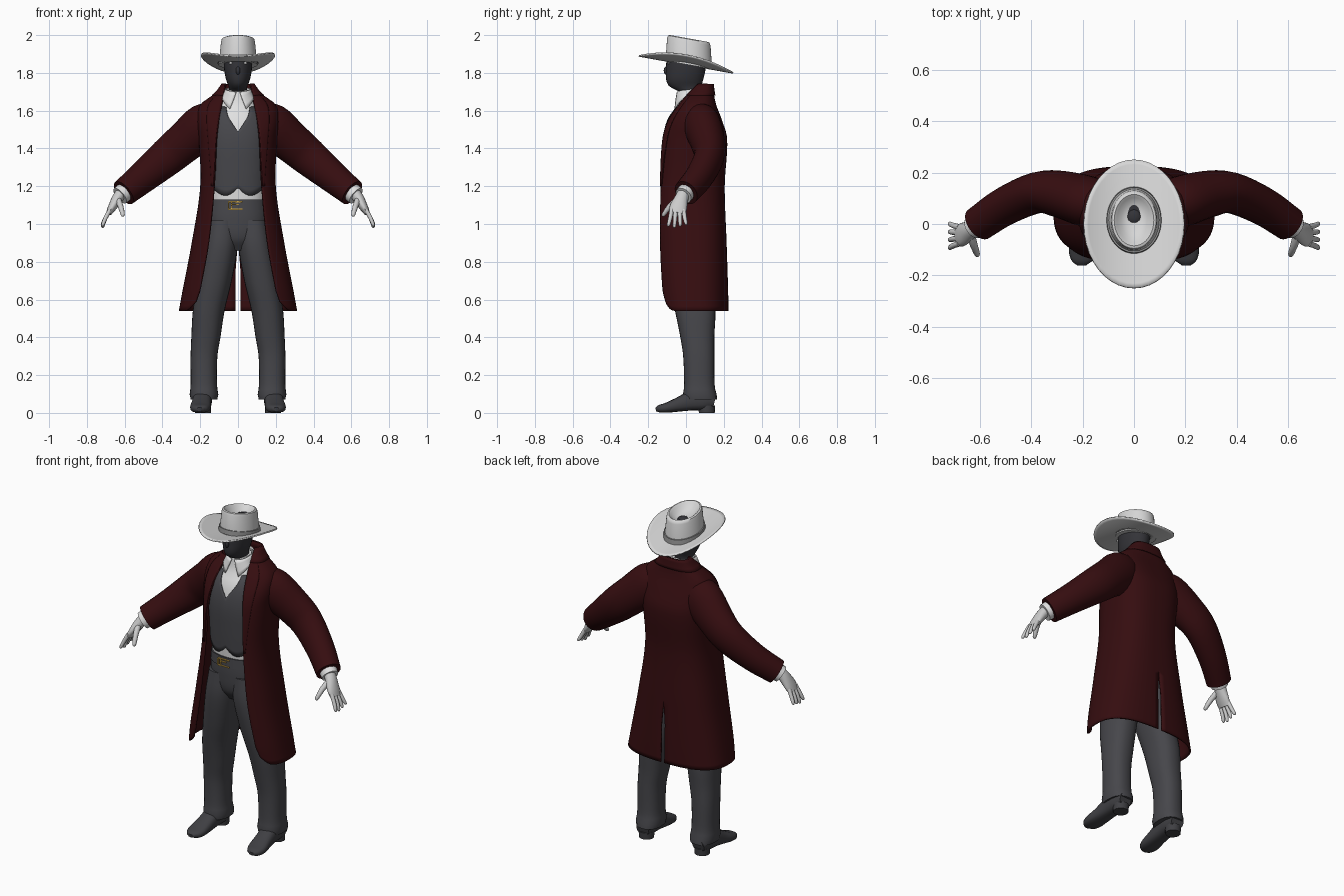
import bpy, bmesh
from math import sin, cos, pi, asin, copysign
from mathutils import Vector

cube = bpy.data.objects.get("Cube")
if cube:
    bpy.data.objects.remove(cube, do_unlink=True)


def material(name, r, g, b):
    m = bpy.data.materials.new(name)
    m.use_nodes = True
    m.diffuse_color = (r, g, b, 1)
    m.node_tree.nodes["Principled BSDF"].inputs["Base Color"].default_value = (r, g, b, 1)
    return m


maroon = material("dark maroon cloth", .036, .004, .005)
charcoal = material("charcoal cloth", .062, .062, .07)
shadow = material("dark grey skin", .034, .034, .04)
leather = material("dark boot leather", .05, .05, .056)
white = material("white shirt", .75, .75, .75)
felt = material("light grey felt", .68, .68, .68)
glove = material("grey glove", .6, .6, .6)
band_grey = material("mid grey band", .3, .3, .3)
gold = material("gold", .65, .4, .07)


def finish(ob, mat, mirror=False, thick=0):
    ob.data.materials.append(mat)
    bpy.ops.object.select_all(action='DESELECT')
    ob.select_set(True)
    bpy.context.view_layer.objects.active = ob
    bpy.ops.object.shade_smooth_by_angle(angle=.8)
    if mirror:
        ob.modifiers.new("mirror", 'MIRROR').merge_threshold = .0005
    if thick:
        solid = ob.modifiers.new("thickness", 'SOLIDIFY')
        solid.thickness, solid.offset = thick, 0
    return ob


def skin(name, rings, mat, closed=True, caps=True, **options):
    """Bridge a list of point rings into one surface."""
    bm = bmesh.new()
    loops = [[bm.verts.new(p) for p in ring] for ring in rings]
    n = len(loops[0])
    for a, b in zip(loops, loops[1:]):
        for i in range(n if closed else n - 1):
            j = (i + 1) % n
            bm.faces.new((a[i], a[j], b[j], b[i]))
    if closed and caps:
        bm.faces.new(loops[0])
        bm.faces.new(loops[-1])
    bmesh.ops.recalc_face_normals(bm, faces=bm.faces)
    mesh = bpy.data.meshes.new(name)
    bm.to_mesh(mesh)
    bm.free()
    ob = bpy.data.objects.new(name, mesh)
    bpy.context.collection.objects.link(ob)
    return finish(ob, mat, **options)


def at(keys, t):
    """Smooth interpolation of key rows, whose first entry is the parameter."""
    last = len(keys) - 1
    i = max([k for k in range(last) if keys[k][0] <= t + 1e-6], default=0)
    a, b = keys[i], keys[i + 1]
    before, after = keys[max(i - 1, 0)], keys[min(i + 2, last)]
    h = b[0] - a[0]
    s = (t - a[0]) / h
    row = []
    for p, q, r, w in zip(before[1:], a[1:], b[1:], after[1:]):
        m0 = (r - p) / (b[0] - before[0]) * h
        m1 = (w - q) / (after[0] - a[0]) * h
        row.append(q + s * (m0 + s * (3 * (r - q) - 2 * m0 - m1 + s * (2 * (q - r) + m0 + m1))))
    return row


def span(a, b, n):
    return [a + (b - a) * i / n for i in range(n + 1)]


def bend(v, p):
    return copysign(abs(v) ** p, v)


def body_point(z, rx, front, back, a, grow=0, p=.85):
    """Point on a level oval; angle 0 is the front and pi is the back."""
    mid, ry = (front + back) / 2, (back - front) / 2
    return Vector(((rx + grow) * bend(sin(a), p), mid - (ry + grow) * bend(cos(a), p), z))


def column(name, keys, mat, steps=20, cx=None, p=.85, **options):
    """Stack of level ovals from rows of height, half width, front, back (and centre x)."""
    rings = []
    for z in span(keys[0][0], keys[-1][0], steps):
        row = at(keys, z)
        shift = Vector((row[3] if len(row) > 3 else 0, 0, 0))
        rings.append([body_point(z, *row[:3], a, p=p) + shift for a in span(0, 2 * pi, 28)[:-1]])
    return skin(name, rings, mat, **options)


def tube(name, path, mat, ref=(0, 1, 0), steps=4, n=16, p=1):
    """Mirrored limb along rows of x, y, z, radius along ref, radius across."""
    keys = [(i, *row) for i, row in enumerate(path)]
    rows = [at(keys, t) for t in span(0, len(path) - 1, steps * (len(path) - 1))]
    rings = []
    for i, row in enumerate(rows):
        axis = (Vector(rows[min(i + 1, len(rows) - 1)][:3]) - Vector(rows[max(i - 1, 0)][:3])).normalized()
        v = Vector(ref)
        v = (v - axis * v.dot(axis)).normalized()
        u = axis.cross(v)
        rings.append([Vector(row[:3]) + v * row[3] * bend(cos(a), p) + u * row[4] * bend(sin(a), p)
                      for a in span(0, 2 * pi, n)[:-1]])
    return skin(name, rings, mat, mirror=True)


def blob(name, loc, size, mat, mirror=False):
    ball = [(-1 + .02, .2)] + [(sin(t), cos(t)) for t in span(-1.2, 1.2, 8)] + [(.98, .2)]
    rings = [[Vector((loc[0] + size[0] * r * cos(a), loc[1] + size[1] * r * sin(a), loc[2] + size[2] * h))
              for a in span(0, 2 * pi, 12)[:-1]] for h, r in ball]
    return skin(name, rings, mat, mirror=mirror)


def box(name, loc, size, mat, mirror=False):
    bm = bmesh.new()
    bmesh.ops.create_cube(bm, size=1)
    for v in bm.verts:
        v.co = Vector(c * s + o for c, s, o in zip(v.co, size, loc))
    mesh = bpy.data.meshes.new(name)
    bm.to_mesh(mesh)
    bm.free()
    ob = bpy.data.objects.new(name, mesh)
    bpy.context.collection.objects.link(ob)
    return finish(ob, mat, mirror)


# Head, nose and eyes
column("head", [(1.62, .052, -.02, .09), (1.7, .047, -.035, .08), (1.725, .048, -.085, .08), (1.76, .062, -.104, .09),
                (1.81, .072, -.106, .102), (1.86, .076, -.104, .106), (1.9, .074, -.098, .104),
                (1.94, .05, -.06, .075)], shadow, p=1)
blob("nose", (0, -.103, 1.812), (.012, .015, .022), shadow)
blob("eye", (.037, -.091, 1.852), (.012, .004, .006), white, mirror=True)


# Hat: curled brim, dented crown and band
def hat_ring(rx, ry, lift, curl=0):
    ring = []
    for a in span(0, 2 * pi, 40)[:-1]:
        x, y = rx * cos(a), ry * sin(a) + (.015 if rx < .12 else 0)
        ring.append(Vector((x, y, 1.845 - .18 * y + lift + curl * (x / .195) ** 2)))
    return ring


skin("hat_brim", [hat_ring(.07 + .125 * s, .1 + .15 * s, 0, .05) for s in span(0, 1, 8)],
     felt, caps=False, thick=.008)
skin("hat_crown", [hat_ring(*r) for r in ((.103, .124, 0), (.1, .122, .02), (.09, .115, .122), (.086, .11, .136),
     (.077, .1, .14), (.066, .088, .13), (.05, .07, .112), (.025, .035, .1))], felt)
skin("hat_band", [hat_ring(*r) for r in ((.1, .12, .008), (.108, .13, .008), (.105, .127, .036), (.097, .117, .036))],
     band_grey, caps=False)
blob("crown_top_opening", (0, .028, 1.936), (.028, .03, .013), shadow)

# Shirt with a folded collar
torso = [(1.1, .148, -.105, .13), (1.3, .16, -.115, .15), (1.45, .165, -.115, .16), (1.56, .15, -.09, .14),
         (1.63, .095, -.05, .11), (1.71, .056, -.035, .085)]
column("shirt", torso, white)
collar = [(0, .064, -.046, .098), (1, .088, -.066, .114)]
skin("shirt_collar", [[body_point(1.728 - .03 * (1 - u) - s * (.05 + .04 * max(0, 1 - 3 * u)), *at(collar, s),
                                  .1 + .35 * s * max(0, 1 - 3 * u) + (pi - .1) * u)
                       for u in span(0, 1, 16)] for s in span(0, 1, 4)],
     white, closed=False, mirror=True, thick=.006)

# Vest with a V neck and pointed lower edge
rings = []
for s in span(0, 1, 14):
    ring = []
    for a in span(0, pi, 30):
        x = abs(body_point(0, *at(torso, 1.4), a).x)
        low = 1.19 - .04 * sin(min(x / .14, 1) * pi)
        high = min(1.49 + 1.4 * x, 1.62) if a < pi / 2 else 1.62
        z = low + (high - low) * s
        ring.append(body_point(z, *at(torso, z), a, .006))
    rings.append(ring)
skin("vest", rings, charcoal, closed=False, mirror=True, thick=.004)

# Trousers, belt and buckle
column("trouser_hips", [(.86, .06, -.06, .08), (.92, .13, -.1, .13), (1.02, .16, -.112, .14), (1.13, .152, -.11, .135)],
       charcoal)
column("trouser_leg", [(.07, .07, -.012, .165, .18), (.1, .076, -.016, .162, .18), (.14, .07, -.01, .152, .181),
                       (.3, .071, -.015, .15, .18), (.4, .077, -.03, .15, .17), (.54, .084, -.058, .156, .155),
                       (.7, .09, -.09, .145, .123), (.88, .09, -.115, .14, .092), (1.02, .08, -.11, .135, .078)],
       charcoal, steps=34, mirror=True)
column("belt", [(1.075, .16, -.118, .143), (1.13, .156, -.115, .139)], charcoal, steps=2)
for z in (1.078, 1.118):
    box("buckle_bar", (-.013, -.119, z), (.075, .008, .006), gold)
for x in (-.05, -.034):
    box("buckle_side", (x, -.119, 1.098), (.006, .008, .04), gold)
box("buckle_tongue", (-.015, -.12, 1.104), (.04, .008, .005), gold)

# Boots with separate heels
tube("boot", [(.185, .15, .06, .04, .035), (.187, .1, .07, .05, .055), (.19, .03, .064, .05, .052),
              (.194, -.04, .044, .052, .038), (.2, -.1, .028, .054, .027), (.203, -.14, .022, .042, .02),
              (.203, -.16, .018, .018, .01)], leather, ref=(1, 0, 0), p=.75)
tube("boot_heel", [(.186, .11, .04, .044, .045), (.186, .11, 0, .042, .042)], leather, ref=(1, 0, 0), steps=1)

# Coat: open front, flared skirt, back vent
coat = [(.54, .308, -.137, .22, .22), (.65, .288, -.15, .218, .2), (.9, .24, -.157, .21, .155),
        (1.2, .195, -.152, .2, .125), (1.45, .203, -.13, .213, .112), (1.55, .213, -.092, .185, .1),
        (1.63, .195, -.035, .155, .085), (1.69, .115, .012, .142, .072), (1.74, .076, .06, .135, .062)]


def coat_point(z, u, grow=0):
    rx, front, back, gap = at(coat, z)
    start = asin(min(gap / rx, .98) ** (1 / .75))
    co = body_point(z, rx, front, back, start + (pi - start) * u, grow, p=.75)
    co.x = max(co.x, .012 * min(1, max(0, (.9 - z) * 8)))
    co.z += .05 * max(0, 1 - 6 * u) ** 2 * max(0, (.65 - z) / .11)
    return co


skin("coat", [[coat_point(z, u) for u in span(0, 1, 36)] for z in span(.54, 1.74, 48)],
     maroon, closed=False, mirror=True, thick=.01)
skin("coat_lapel", [[coat_point(z, u * (.03 + .3 * (z - 1.2)), .007) for u in span(0, 1, 6)]
                    for z in span(1.2, 1.69, 20)], maroon, closed=False, mirror=True, thick=.006)
skin("coat_collar", [[coat_point(z, u, .008) for u in span(0, 1, 20)] for z in span(1.68, 1.74, 4)],
     maroon, closed=False, mirror=True, thick=.008)
tube("coat_sleeve", [(.09, .075, 1.575, .07, .075), (.17, .085, 1.525, .098, .118), (.28, .115, 1.435, .092, .108),
                     (.375, .122, 1.355, .08, .1), (.5, .07, 1.25, .074, .084), (.605, .0, 1.165, .068, .073)],
     maroon, n=24)

# Shirt cuffs and gloved hands
tube("shirt_cuff", [(.59, .008, 1.178, .048, .052), (.625, -.014, 1.149, .046, .05)], white, steps=1)
tube("palm", [(.6, 0, 1.19, .03, .028), (.635, -.022, 1.14, .036, .03), (.665, -.04, 1.09, .046, .023),
              (.685, -.046, 1.055, .042, .015)], glove)
for k, name in enumerate(("index", "middle", "ring", "little")):
    side = 1.5 - k
    drop = .008 * abs(side - .5)
    tube(name + "_finger", [(.678, -.044 - .021 * side, 1.075, .012, .012),
                            (.702, -.045 - .026 * side, 1.03, .011, .011),
                            (.716, -.046 - .031 * side, .988 + drop, .009, .009),
                            (.718, -.046 - .032 * side, .98 + drop, .004, .004)], glove, steps=2, n=10)
tube("thumb", [(.638, -.035, 1.135, .018, .018), (.622, -.085, 1.095, .015, .015), (.61, -.118, 1.05, .011, .011),
               (.608, -.124, 1.04, .004, .004)], glove, ref=(1, 0, 0), steps=2, n=10)
